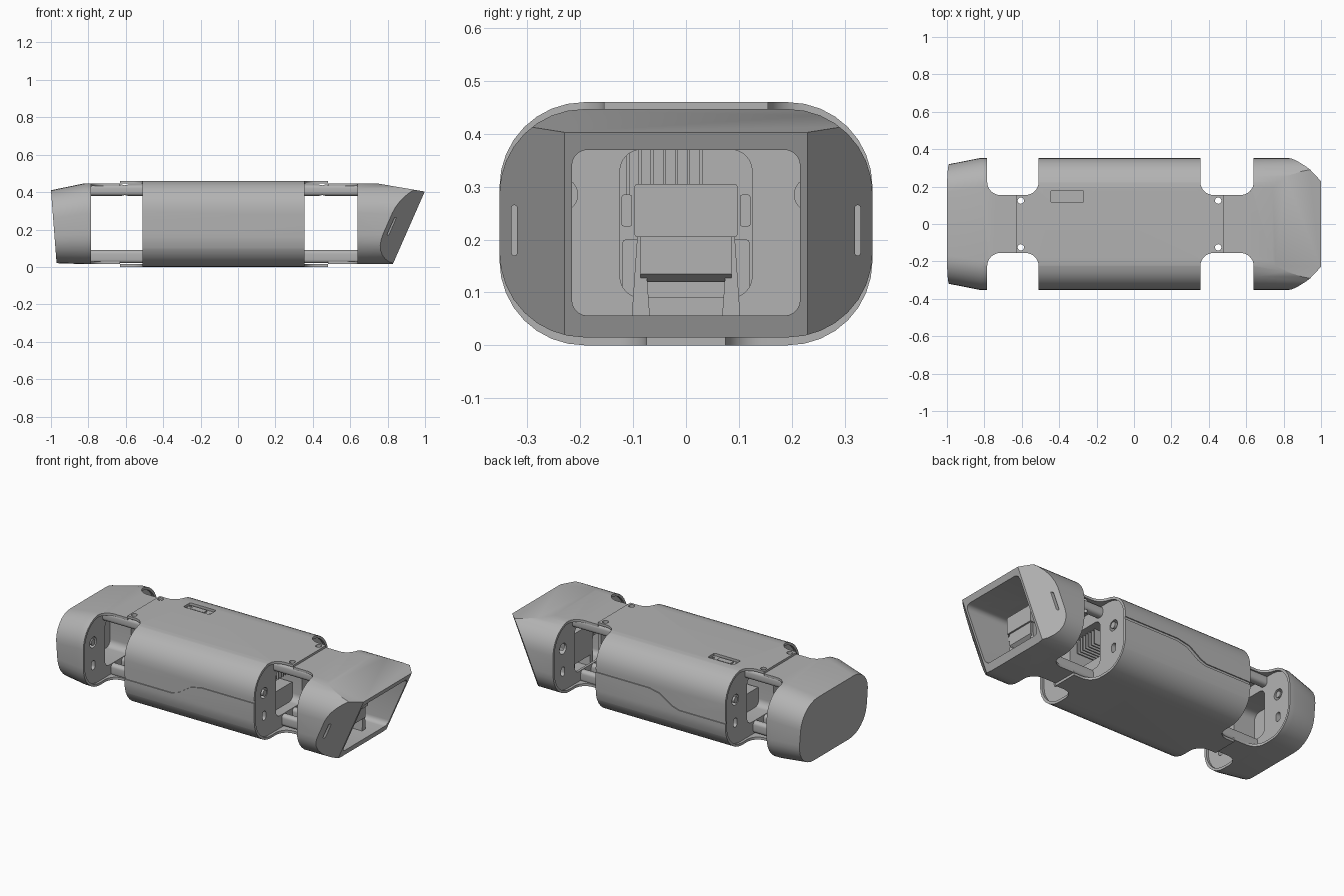
import bpy, bmesh
from math import cos, sin, pi
from mathutils import Vector

if "Cube" in bpy.data.objects:
    bpy.data.objects.remove(bpy.data.objects["Cube"])

grey = bpy.data.materials.new("shell grey")
grey.use_nodes = True
tone = (0.45, 0.45, 0.45, 1)
grey.diffuse_color = tone
grey.node_tree.nodes["Principled BSDF"].inputs["Base Color"].default_value = tone


def rrect(u0, u1, v0, v1, r, n=8):
    """Rounded rectangle outline."""
    pts = []
    corners = [(u1 - r, v1 - r), (u0 + r, v1 - r), (u0 + r, v0 + r), (u1 - r, v0 + r)]
    for k, (u, v) in enumerate(corners):
        for i in range(n + 1):
            a = pi / 2 * (k + i / n)
            pts.append((u + r * cos(a), v + r * sin(a)))
    return pts


def circle(u, v, r, n=24):
    return [(u + r * cos(2 * pi * i / n), v + r * sin(2 * pi * i / n)) for i in range(n)]


def loft(name, rings, planes=()):
    """Closed solid through rings of 3D points, then trimmed by planes."""
    bm = bmesh.new()
    loops = [[bm.verts.new(p) for p in ring] for ring in rings]
    for a, b in zip(loops, loops[1:]):
        for i in range(len(a)):
            j = (i + 1) % len(a)
            bm.faces.new((a[i], a[j], b[j], b[i]))
    bm.faces.new(loops[0])
    bm.faces.new(loops[-1])
    for point, normal in planes:
        geom = bm.verts[:] + bm.edges[:] + bm.faces[:]
        cut = bmesh.ops.bisect_plane(bm, geom=geom, plane_co=point, plane_no=Vector(normal),
                                     clear_outer=True)["geom_cut"]
        edges = [e for e in cut if isinstance(e, bmesh.types.BMEdge)]
        bmesh.ops.holes_fill(bm, edges=edges)
    bmesh.ops.recalc_face_normals(bm, faces=bm.faces)
    me = bpy.data.meshes.new(name)
    bm.to_mesh(me)
    bm.free()
    me.materials.append(grey)
    ob = bpy.data.objects.new(name, me)
    bpy.context.collection.objects.link(ob)
    return ob


def prism(name, pts, axis, a, b, planes=()):
    place = {"X": lambda p, t: (t, p[0], p[1]),
             "Y": lambda p, t: (p[0], t, p[1]),
             "Z": lambda p, t: (p[0], p[1], t)}[axis]
    return loft(name, [[place(p, t) for p in pts] for t in (a, b)], planes)


def cut(ob, *prism_args):
    """Subtract a prism from an object."""
    tool = prism("cutter", *prism_args)
    tool.hide_render = True
    mod = ob.modifiers.new("cut", "BOOLEAN")
    mod.operation, mod.solver, mod.object = "DIFFERENCE", "EXACT", tool
    deps = bpy.context.evaluated_depsgraph_get()
    me = bpy.data.meshes.new_from_object(ob.evaluated_get(deps))
    ob.modifiers.clear()
    ob.data = me
    bpy.data.objects.remove(tool)


def smooth(ob):
    bpy.ops.object.select_all(action="DESELECT")
    ob.select_set(True)
    bpy.context.view_layer.objects.active = ob
    bpy.ops.object.shade_smooth_by_angle(angle=0.5)


W = 0.353
body_sec = rrect(-W, W, 0, 0.46, 0.16)
body_in = rrect(-W + 0.015, W - 0.015, 0.015, 0.445, 0.145)
end_sec = rrect(-W, W, 0.015, 0.447, 0.16)
end_in = rrect(-W + 0.015, W - 0.015, 0.03, 0.432, 0.145)
tunnel = rrect(-0.125, 0.125, 0.09, 0.37, 0.04)
GAPS = [(-0.785, -0.51), (0.355, 0.64)]
HOLES_X = (-0.605, 0.45)


def cut_leg_gaps(ob, gaps):
    """Rounded leg notches on both sides, deeper underneath."""
    for x0, x1 in gaps:
        for s in (-1, 1):
            for inner, z0, z1 in ((0.155, 0.1, 0.6), (0.075, -0.1, 0.25)):
                lo, hi = sorted((s * inner, s * 0.6))
                cut(ob, rrect(x0, x1, lo, hi, 0.07), "Z", z0, z1)


def cut_bearings(ob, x0, x1):
    """Round hole and oval slot in an end wall."""
    for y in (-0.237, 0.237):
        cut(ob, circle(y, 0.285, 0.032), "X", x0, x1)
        cut(ob, rrect(y - 0.017, y + 0.017, 0.12, 0.175, 0.016, 5), "X", x0, x1)


# Main body: recessed end walls, tunnel, notches
body = prism("body_shell", body_sec, "X", -0.63, 0.48)
cut(body, body_in, "X", -0.7, -0.495)
cut(body, body_in, "X", 0.34, 0.6)
cut(body, tunnel, "X", -0.6, 0.4)
cut_leg_gaps(body, GAPS)
cut_bearings(body, -0.52, -0.46)
cut_bearings(body, 0.3, 0.36)
for x in HOLES_X:
    for y in (-0.125, 0.125):
        cut(body, circle(x, y, 0.017), "Z", 0.4, 0.6)

# Seam groove along each flank and switch recess on top
low = [(-0.6, 0.185), (-0.2, 0.185), (-0.15, 0.2), (-0.07, 0.253), (0, 0.268), (0.5, 0.268)]
high = [(0.5, 0.284), (-0.01, 0.284), (-0.09, 0.268), (-0.17, 0.215), (-0.21, 0.2), (-0.6, 0.2)]
for s in (-1, 1):
    cut(body, low + high, "Y", *sorted((s * 0.347, s * 0.4)))
cut(body, rrect(-0.445, -0.27, 0.115, 0.18, 0.008, 3), "Z", 0.445, 0.5)
smooth(body)

# Switch in the recess
smooth(prism("switch_plate", rrect(-0.41, -0.32, 0.13, 0.165, 0.005, 3), "Z", 0.44, 0.453))
for x, y in ((-0.43, 0.13), (-0.43, 0.165), (-0.285, 0.147)):
    smooth(prism("switch_screw", circle(x, y, 0.007, 12), "Z", 0.44, 0.45))

# Tail: tapered, closed, with a leaning back face
tail_end = [(-0.97 - 0.03 * (z - 0.02) / 0.39, y, z)
            for y, z in rrect(-0.32, 0.32, 0.02, 0.41, 0.15)]
tail = loft("tail_shell", [[(x, y, z) for y, z in end_sec] for x in (-0.63, -0.82)] + [tail_end])
cut(tail, end_in, "X", -0.8, -0.5)
cut(tail, tunnel, "X", -0.94, -0.7)
cut_leg_gaps(tail, GAPS[:1])
cut_bearings(tail, -0.84, -0.75)
smooth(tail)

# Head: slanted mouth, bevelled cheeks, sloping brow
SLANT = -0.44
mouth = [((0.83, 0, 0.02), (1, 0, SLANT)), ((0.74, 0, 0.447), (0.17, 0, 1))]
cheeks = [((0.83, s * 0.23, 0.02), (1, s, SLANT)) for s in (-1, 1)]
head = prism("head_shell", end_sec, "X", 0.48, 1.2, mouth + cheeks)
cut(head, end_in, "X", 0.4, 0.655)
cut(head, rrect(-0.216, 0.216, 0.056, 0.37, 0.03, 5), "X", 0.67, 1.3)
cut(head, tunnel, "X", 0.6, 0.7)
cut_leg_gaps(head, GAPS[1:])
cut_bearings(head, 0.6, 0.69)
for y in (-0.325, 0.325):
    cut(head, rrect(y - 0.005, y + 0.005, 0.17, 0.265, 0.004, 3), "X", 0.78, 1.1)
smooth(head)

# Rails joining head, body and tail
for (x0, x1), hx in zip(GAPS, HOLES_X):
    for s in (-1, 1):
        top = prism("top_rail", rrect(s * 0.125 - 0.026, s * 0.125 + 0.026, 0.38, 0.44, 0.02, 5),
                    "X", x0 - 0.012, x1 + 0.012)
        cut(top, circle(hx, s * 0.125, 0.017), "Z", 0.3, 0.6)
        smooth(top)
        smooth(prism("bottom_rail", rrect(s * 0.05 - 0.022, s * 0.05 + 0.022, 0.02, 0.09, 0.02, 5),
                     "X", x0 - 0.012, x1 + 0.012))

# Bearing bosses in the end walls
for a, b in ((-0.5, -0.455), (0.3, 0.345), (-0.845, -0.8)):
    for y in (-0.237, 0.237):
        smooth(prism("bearing_boss", circle(y, 0.285, 0.019, 16), "X", a, b))

# Camera bracket standing in the head
bracket = prism("camera_box", rrect(-0.097, 0.097, 0.205, 0.305, 0.004, 2), "X", 0.69, 0.8)
smooth(bracket)
smooth(prism("camera_body", [(0.69, 0.12), (0.77, 0.12), (0.79, 0.135), (0.79, 0.21), (0.69, 0.21)],
             "Y", -0.086, 0.086))
for s in (-1, 1):
    foot = [(s * 0.068, 0.05), (s * 0.103, 0.05), (s * 0.092, 0.21), (s * 0.08, 0.21)]
    prism("bracket_foot", foot, "X", 0.69, 0.78)
    prism("bracket_pin", rrect(s * 0.112 - 0.01, s * 0.112 + 0.01, 0.225, 0.285, 0.004, 2),
          "X", 0.69, 0.72)

# Cooling fins and circuit board in the body tunnel
for i in range(7):
    y = -0.11 + i * 0.023
    prism("cooling_fin", rrect(y - 0.003, y + 0.003, 0.28, 0.375, 0.001, 1), "X", 0.05, 0.3)
prism("battery_block", rrect(-0.12, 0.12, 0.085, 0.2, 0.005, 2), "X", -0.4, 0.28)
prism("inner_wall", rrect(-0.13, 0.13, 0.085, 0.375, 0.02, 3), "X", 0.0, 0.02)
